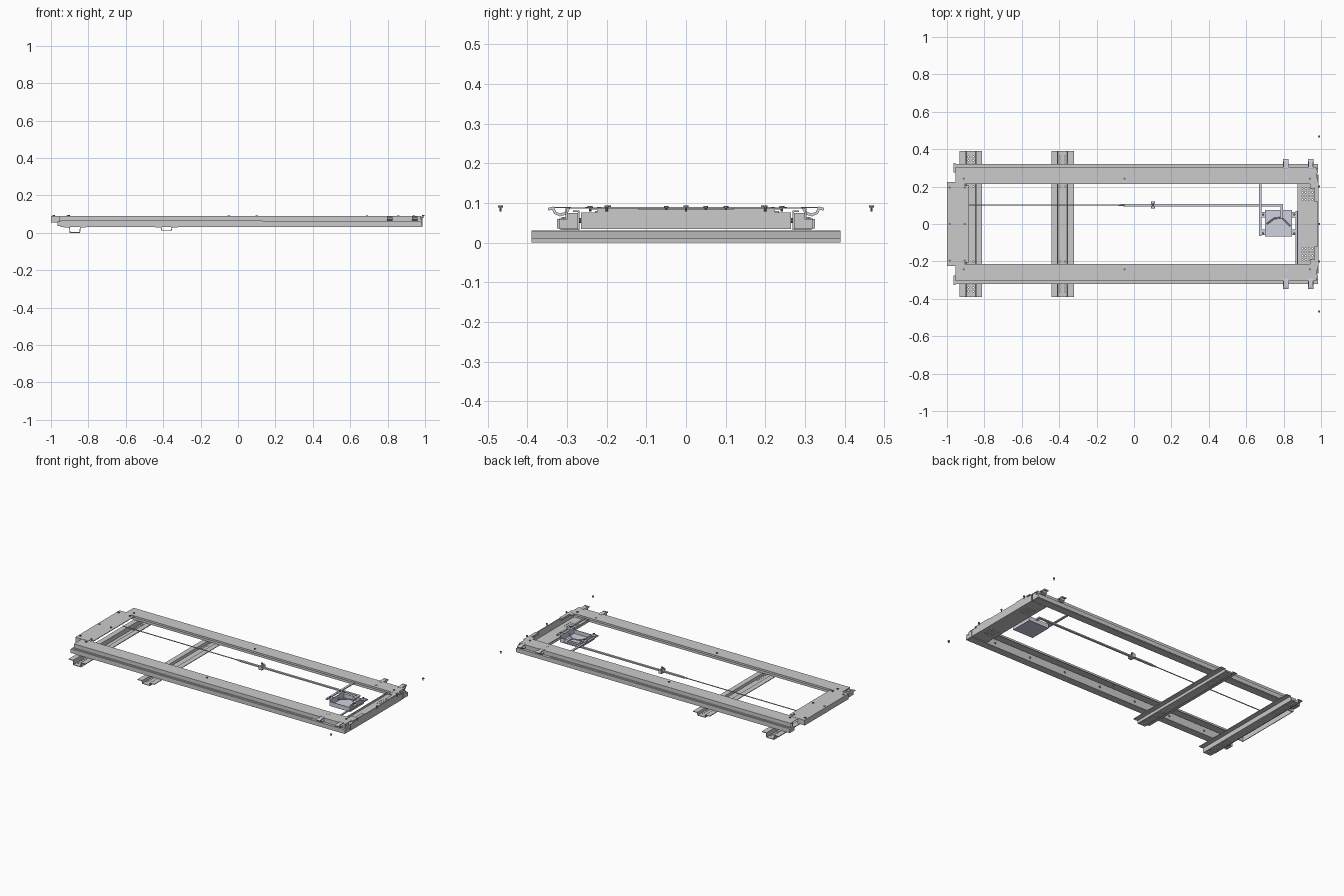
import bpy, bmesh, math
from mathutils import Vector

if "Cube" in bpy.data.objects:
    bpy.data.objects.remove(bpy.data.objects["Cube"])

mat = bpy.data.materials.new("pale_steel")
mat.diffuse_color = (0.62, 0.64, 0.74, 1)
mat.use_nodes = True
mat.node_tree.nodes["Principled BSDF"].inputs["Base Color"].default_value = mat.diffuse_color
dark = bpy.data.materials.new("dark_bolt")
dark.diffuse_color = (0.2, 0.2, 0.22, 1)
dark.use_nodes = True
dark.node_tree.nodes["Principled BSDF"].inputs["Base Color"].default_value = dark.diffuse_color


def finish(name, bm, material=None, mirror=False):
    bmesh.ops.recalc_face_normals(bm, faces=bm.faces)
    me = bpy.data.meshes.new(name)
    bm.to_mesh(me)
    bm.free()
    ob = bpy.data.objects.new(name, me)
    bpy.context.collection.objects.link(ob)
    if material:
        me.materials.append(material)
    if mirror:
        m = ob.modifiers.new("mirror_y", 'MIRROR')
        m.use_axis = (False, True, False)
        m.use_clip = False
        m.use_mirror_merge = False
    return ob


def sheet(name, pts, axis, a, b, t=0.004, material=None, mirror=False):
    """Bent sheet: open profile given thickness, extruded along x (y,z pts) or y (x,z pts)."""
    p = [Vector(q) for q in pts]
    n = []
    for i in range(len(p) - 1):
        d = (p[i + 1] - p[i]).normalized()
        n.append(Vector((-d.y, d.x)))
    off = []
    for i in range(len(p)):
        u, v = n[max(i - 1, 0)], n[min(i, len(n) - 1)]
        off.append((u + v) / (1 + u.dot(v)) * t / 2)
    bm = bmesh.new()
    rings = []
    for s in (a, b):
        for k in (1, -1):
            row = []
            for q, o in zip(p, off):
                c = q + o * k
                row.append(bm.verts.new((s, c.x, c.y) if axis == 'x' else (c.x, s, c.y)))
            rings.append(row)
    a0, a1, b0, b1 = rings
    for i in range(len(p) - 1):
        for r, s in ((a0, a1), (b0, b1), (a0, b0), (a1, b1)):
            bm.faces.new((r[i], r[i + 1], s[i + 1], s[i]))
    for i in (0, -1):
        bm.faces.new((a0[i], a1[i], b1[i], b0[i]))
    return finish(name, bm, material, mirror)


def add_box(bm, x0, x1, y0, y1, z0, z1):
    vs = bmesh.ops.create_cube(bm, size=1)['verts']
    for v in vs:
        v.co = Vector(((x0 + x1) / 2 + v.co.x * (x1 - x0), (y0 + y1) / 2 + v.co.y * (y1 - y0),
                       (z0 + z1) / 2 + v.co.z * (z1 - z0)))


def boxes(name, dims, material=None, mirror=False):
    bm = bmesh.new()
    for d in dims:
        add_box(bm, *d)
    return finish(name, bm, material, mirror)


def add_cyl(bm, x, y, z0, z1, r, seg=12):
    vs = bmesh.ops.create_cone(bm, cap_ends=True, segments=seg, radius1=r, radius2=r, depth=z1 - z0)['verts']
    bmesh.ops.translate(bm, verts=vs, vec=(x, y, (z0 + z1) / 2))


def drill(ob, spots, z0, z1, r):
    bm = bmesh.new()
    for x, y in spots:
        add_cyl(bm, x, y, z0, z1, r, 8)
    cut = finish("hole_cutter", bm)
    m = ob.modifiers.new("holes", 'BOOLEAN')
    m.operation, m.object, m.solver = 'DIFFERENCE', cut, 'EXACT'
    bpy.context.view_layer.objects.active = ob
    bpy.ops.object.modifier_apply(modifier=m.name)
    bpy.data.objects.remove(cut)


def tube(name, path, r, material=None):
    cu = bpy.data.curves.new(name, 'CURVE')
    cu.dimensions = '3D'
    cu.bevel_depth, cu.bevel_resolution, cu.use_fill_caps = r, 2, True
    sp = cu.splines.new('POLY')
    sp.points.add(len(path) - 1)
    for q, c in zip(sp.points, path):
        q.co = (*c, 1)
    ob = bpy.data.objects.new(name, cu)
    bpy.context.collection.objects.link(ob)
    if material:
        cu.materials.append(material)
    return ob


# Long side rails: stepped folded sheet with an inner web
sheet("side_rail_cover", [(0.216, 0.076), (0.216, 0.087), (0.302, 0.087), (0.302, 0.060),
                          (0.319, 0.060), (0.319, 0.035)], 'x', -0.955, 0.975, 0.003, None, True)
sheet("side_rail_channel", [(0.285, 0.079), (0.271, 0.079), (0.271, 0.034), (0.317, 0.034)],
      'x', -0.95, 0.98, 0.004, None, True)
# Slim reinforcing strip along the rail step, and rail end tabs
boxes("rail_strip", [(-0.95, 0.13, 0.306, 0.314, 0.060, 0.065),
                     (0.13, 0.75, 0.304, 0.309, 0.060, 0.064)], None, True)
boxes("rail_end_tabs", [(-0.965, -0.955, 0.275, 0.325, 0.036, 0.06),
                        (0.975, 0.985, 0.272, 0.321, 0.035, 0.058),
                        (0.975, 0.985, 0.272, 0.300, 0.058, 0.075)], None, True)

# Two hat-section cross bars underneath
for name, x, zb in (("foot_cross_bar", -0.872, 0.002), ("middle_cross_bar", -0.382, 0.013)):
    bar = sheet(name, [(x - 0.06, 0.029), (x - 0.029, 0.029), (x - 0.026, zb), (x + 0.026, zb),
                       (x + 0.029, 0.029), (x + 0.06, 0.029)], 'y', -0.39, 0.39, 0.004)
    spots = [(x + dx, s * (0.20 + 0.02 * k)) for dx in (-0.013, 0.013) for s in (-1, 1) for k in range(9)]
    drill(bar, spots, zb - 0.01, zb + 0.01, 0.004)

# Head plate folded down at the left end
sheet("left_end_plate", [(-0.998, 0.055), (-0.998, 0.088), (-0.907, 0.088)], 'y', -0.225, 0.225, 0.004)
boxes("left_plate_lip", [(-0.907, -0.882, -0.205, 0.205, 0.086, 0.09)])
boxes("left_plate_gussets", [(-0.996, -0.95, 0.219, 0.223, 0.056, 0.088)], None, True)

# Right end tray, open upwards
tray = sheet("right_end_tray", [(0.876, 0.05), (0.876, 0.036), (0.984, 0.036), (0.984, 0.076)],
             'y', -0.265, 0.265, 0.004)
drill(tray, [(0.90 + 0.018 * i, s * (0.13 + 0.02 * k)) for i in range(4) for s in (-1, 1) for k in range(4)],
      0.02, 0.045, 0.004)
boxes("right_end_upper_lips", [(0.965, 0.985, 0.12, 0.225, 0.075, 0.088),
                               (0.940, 0.985, 0.19, 0.245, 0.084, 0.088)], None, True)
boxes("right_end_centre_lip", [(0.98, 0.986, -0.225, 0.225, 0.074, 0.083)])

# Curved side catches
for x in (0.812, 0.945):
    sheet("side_catch", [(0.295, 0.089), (0.303, 0.074), (0.318, 0.070), (0.330, 0.075), (0.336, 0.087),
                         (0.348, 0.084)], 'x', x - 0.015, x + 0.015, 0.007, mat, True)
    boxes("catch_plate", [(x - 0.013, x + 0.013, 0.290, 0.335, 0.087, 0.090)], mat, True)

# Motor box: open tray with corner tabs
boxes("control_box", [(0.70, 0.845, -0.068, 0.075, 0.042, 0.046),
                      (0.70, 0.704, -0.068, 0.075, 0.046, 0.082),
                      (0.841, 0.845, -0.068, 0.075, 0.046, 0.082),
                      (0.704, 0.841, -0.068, -0.064, 0.046, 0.070),
                      (0.704, 0.841, 0.071, 0.075, 0.046, 0.070),
                      (0.675, 0.704, 0.035, 0.065, 0.080, 0.084),
                      (0.675, 0.704, -0.06, -0.03, 0.080, 0.084),
                      (0.841, 0.872, 0.035, 0.065, 0.080, 0.084),
                      (0.841, 0.872, -0.06, -0.03, 0.080, 0.084)], mat)
tube("box_lever", [(0.71, 0.0, 0.065), (0.75, 0.03, 0.065), (0.79, 0.035, 0.065), (0.835, -0.01, 0.065)], 0.004, mat)
# Support bars beside the box
boxes("box_support_bars", [(0.668, 0.682, -0.065, 0.235, 0.074, 0.080),
                           (0.864, 0.874, -0.23, 0.07, 0.074, 0.080)], mat)

# Pull cable, rod and cranked end
tube("pull_cable", [(-0.89, 0.101, 0.066), (-0.07, 0.101, 0.066)], 0.003, mat)
bm = bmesh.new()
add_box(bm, -0.05, 0.795, 0.094, 0.108, 0.062, 0.070)
add_box(bm, 0.783, 0.797, 0.03, 0.108, 0.062, 0.070)
tip = bmesh.ops.create_cone(bm, cap_ends=True, segments=8, radius1=0.003, radius2=0.007, depth=0.04)['verts']
for v in tip:
    v.co = Vector((v.co.z - 0.068, v.co.x + 0.101, v.co.y + 0.066))
finish("pull_rod", bm, mat)
boxes("rod_clip", [(0.090, 0.112, 0.082, 0.120, 0.055, 0.061), (0.090, 0.112, 0.082, 0.090, 0.061, 0.078),
                   (0.090, 0.112, 0.112, 0.120, 0.061, 0.078), (0.096, 0.106, 0.082, 0.12, 0.078, 0.082)], mat)

# Bolts: head plus shank
bm = bmesh.new()
bolts = [(0.99, s * 0.468, 0.092) for s in (-1, 1)]
bolts += [(x, y, 0.092) for x in (-0.985, -0.905) for y in (-0.195, 0, 0.195)]
bolts += [(x, s * 0.242, 0.091) for x in (-0.91, -0.05, 0.94) for s in (-1, 1)]
bolts += [(0.99, y, 0.092) for y in (-0.2, 0, 0.2)] + [(0.10, 0.101, 0.091), (0.69, 0.05, 0.091), (0.69, -0.05, 0.091)]
bolts += [(0.857, 0.05, 0.091), (0.857, -0.05, 0.091)]
for x, y, z in bolts:
    add_cyl(bm, x, y, z - 0.003, z + 0.002, 0.006)
    add_cyl(bm, x, y, z - 0.013, z - 0.003, 0.003, 8)
finish("bolts", bm, dark)
# Washers on the rail tops
bm = bmesh.new()
for s in (-1, 1):
    add_cyl(bm, 0.812, s * 0.245, 0.087, 0.090, 0.010, 16)
finish("rail_washers", bm, mat)
# Screws through the inner rail webs
bm = bmesh.new()
for s in (-1, 1):
    for k in range(7):
        vs = bmesh.ops.create_cone(bm, cap_ends=True, segments=10, radius1=0.006, radius2=0.006, depth=0.006)['verts']
        for v in vs:
            v.co = Vector((v.co.x - 0.75 + 0.26 * k, s * (0.267 + v.co.z), v.co.y + 0.056))
finish("web_screws", bm, dark)
